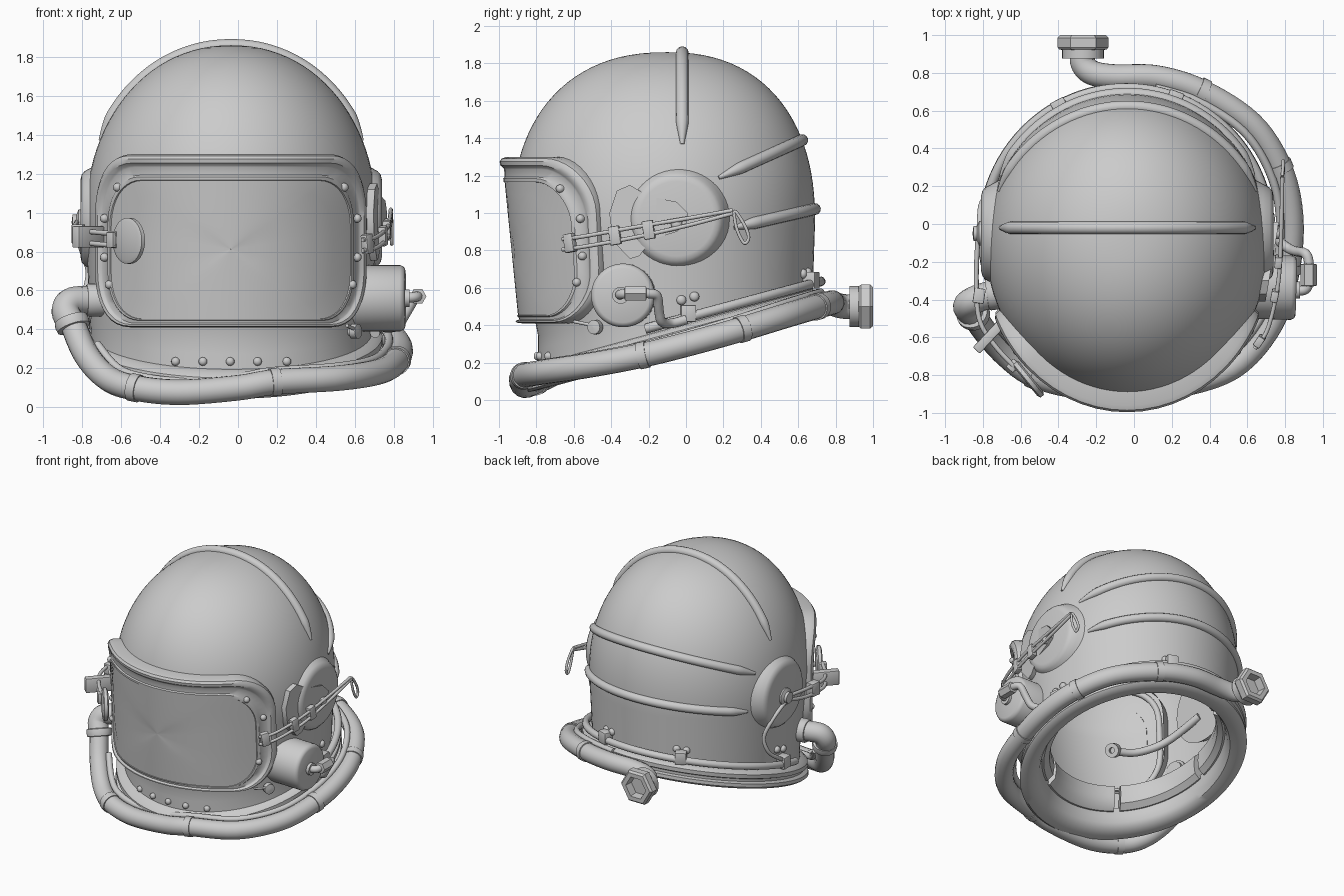
import bpy, bmesh
from math import sin, cos, pi, radians, copysign
from mathutils import Vector as V
from mathutils.bvhtree import BVHTree

if "Cube" in bpy.data.objects:
    bpy.data.objects.remove(bpy.data.objects["Cube"])

def finish(name, bm):
    bmesh.ops.recalc_face_normals(bm, faces=bm.faces)
    me = bpy.data.meshes.new(name)
    bm.to_mesh(me); bm.free()
    o = bpy.data.objects.new(name, me)
    bpy.context.collection.objects.link(o)
    return o

def loft(name, rings, cyc=True, cap0=False, cap1=False, wrap=False):
    bm = bmesh.new()
    vs = [[bm.verts.new(p) for p in r] for r in rings]
    n = len(rings[0])
    for a, b in list(zip(vs, vs[1:])) + ([(vs[-1], vs[0])] if wrap else []):
        for i in range(n if cyc else n - 1):
            j = (i + 1) % n
            bm.faces.new((a[i], a[j], b[j], b[i]))
    if cap0: bm.faces.new(vs[0])
    if cap1: bm.faces.new(vs[-1])
    bmesh.ops.remove_doubles(bm, verts=bm.verts, dist=1e-5)
    return finish(name, bm)

def lathe(name, prof, loc, axis, n=32):
    """Turned part: (radius, height) pairs along an axis."""
    q = V(axis).to_track_quat('Z', 'Y')
    rings = [[V(loc) + q @ V((max(r, .0005) * cos(2*pi*i/n), max(r, .0005) * sin(2*pi*i/n), h))
              for i in range(n)] for r, h in prof]
    return loft(name, rings, True, True, True)

def tube(name, pts, r, radii=None, cyclic=False, sub=6, sides=4):
    radii = radii or [1] * len(pts)
    P = [V((*p, k)) for p, k in zip(pts, radii)]
    out, n = [], len(P)
    for i in range(n if cyclic else n - 1):
        g = (lambda k: P[k % n]) if cyclic else (lambda k: P[min(max(k, 0), n - 1)])
        a, b, c, d = g(i - 1), g(i), g(i + 1), g(i + 2)
        for s in range(sub):
            t = s / sub
            out.append(.5 * (2*b + (c-a)*t + (2*a-5*b+4*c-d)*t*t + (3*b-a-3*c+d)*t**3))
    if not cyclic: out.append(P[-1])
    cu = bpy.data.curves.new(name, 'CURVE')
    cu.dimensions, cu.bevel_depth, cu.bevel_resolution, cu.use_fill_caps = '3D', r, sides, True
    sp = cu.splines.new('POLY')
    sp.points.add(len(out) - 1)
    for q, p in zip(sp.points, out):
        q.co, q.radius = (p[0], p[1], p[2], 1), p[3]
    sp.use_cyclic_u = cyclic
    o = bpy.data.objects.new(name, cu)
    bpy.context.collection.objects.link(o)
    return o

def box(name, loc, size, yaw=0, pitch=0):
    bm = bmesh.new()
    bmesh.ops.create_cube(bm, size=1)
    bmesh.ops.scale(bm, vec=size, verts=bm.verts)
    o = finish(name, bm)
    o.location, o.rotation_euler = loc, (pitch, 0, yaw)
    m = o.modifiers.new('bevel', 'BEVEL'); m.width, m.segments = .006, 2
    return o

def bolt(name, loc, axis, r=.022):
    lathe(name, [(r, -.03), (r, .008), (r*.8, .018), (r*.4, .023), (0, .024)], loc, axis, 16)

# Shell: dome over an egg-shaped plan, open at a slanted neck
def shell_pt(t, z):
    u = max(0, (z - .95) / .91)
    f = lambda p: max(0, 1 - u**p) ** (1/p)
    d = min(1, max(0, (.95 - z) / .6))
    b = (.79 - .02*d) if sin(t) > 0 else (.83 - .14*d)
    return V((-.035 + (.75 - .03*d) * f(2.1) * cos(t), -.1 + b * f(2.3) * sin(t), z))

T = [2*pi*i/96 for i in range(96)]
rings = [[shell_pt(t, .95 + (.37 + .27*(-.1 + .76*sin(t)) - .95) * (1 - k/12)) for t in T] for k in range(12)]
rings += [[shell_pt(t, .95 + .91*sin(pi/2*k/26)) for t in T] for k in range(27)]
shell = loft('helmet_shell', rings)
bm = bmesh.new(); bm.from_mesh(shell.data)
tree = BVHTree.FromBMesh(bm); bm.free()
m = shell.modifiers.new('thickness', 'SOLIDIFY'); m.thickness, m.offset = .035, -1

# Raised ribs (and inner straps) where planes cut the shell
def rib(name, o, u, v, a0, a1, r, lift=0, n=40):
    pts = []
    for i in range(n + 1):
        a = radians(a0 + (a1 - a0) * i / n)
        d = (V(u) * cos(a) + V(v) * sin(a)).normalized()
        hit = tree.ray_cast(V(o), d)[0]
        if hit: pts.append(hit + d * lift)
    k = len(pts)
    tube(name, pts, r, [min(1, .3 + .25*min(i, k-1-i)) for i in range(k)], sub=2)

rib('crown_rib', (-.035, -.02, 1.15), (1, 0, 0), (0, 0, 1), 18, 162, .034)
rib('upper_back_rib', (-.035, -.1, 1.065), (1, 0, 0), (0, 1, .45), 22, 158, .032)
rib('lower_back_rib', (-.035, -.1, .84), (1, 0, 0), (0, 1, .23), 28, 152, .032)
rib('inner_crown_strap', (-.035, 0, 1), (1, 0, 0), (0, 0, 1), 0, 180, .03, -.05)
rib('inner_back_strap', (-.035, -.1, .9), (1, 0, 0), (0, 1, .2), 10, 170, .025, -.05)

# Visor: rounded rectangle wrapped round the front
def visor_pt(s, z, off):
    p = s / .8
    return V((-.037 + (.76 + off) * sin(p), -.1 - (.785 + .1*(z - .44) + off) * cos(p), z))

def rrect(w, h, r):
    c = []
    for sx, sy, a in ((1, 1, 0), (-1, 1, 90), (-1, -1, 180), (1, -1, 270)):
        c += [(sx*(w-r) + r*cos(radians(a+9*i)), sy*(h-r) + r*sin(radians(a+9*i))) for i in range(11)]
    out = []
    for i, p in enumerate(c):
        q = c[(i+1) % len(c)]
        n = 14 if i % 11 == 10 else 1
        out += [(p[0] + (q[0]-p[0])*k/n, p[1] + (q[1]-p[1])*k/n) for k in range(n)]
    return out

def visor_ring(d, off, k=1):
    return [visor_pt(s*k, .855 - .28*d + z*k, off) for s, z in rrect(.9 - d, .445 - .55*d, .3 - .4*d)]

loft('visor_frame', [visor_ring(*q) for q in ((0, -.13), (0, -.01), (.01, .016), (.03, .028), (.055, .026),
     (.07, .012), (.08, .008), (.13, .01), (.14, .018), (.16, .018), (.165, .006), (.165, -.06))])
loft('visor_glass', [visor_ring(.155, .012, k) for k in (1, .8, .6, .4, .2, .001)])
tube('visor_inner_rim', visor_ring(.05, -.1)[::2], .022, cyclic=True, sub=2)
for sg in (1, -1):
    for s, z in ((.68, 1.13), (.795, .97), (.795, .77), (.75, .63)):
        bolt('visor_bolt', visor_pt(sg*s, z, .012), (sin(sg*s/.8), -cos(s/.8), 0))

# Slanted neck ring, rail and inner padding
def neck_pt(t, off, h):
    y = -.055 + (.785 + off) * sin(t)
    return V((-.04 + (.77 + off) * cos(t), y, .40 + .27*y + h))

def sweep(name, prof, a0, a1, n, full=False):
    rs = [[neck_pt(radians(a0 + (a1-a0)*i/n), *q) for q in prof] for i in range(n if full else n + 1)]
    return loft(name, rs, True, not full, not full, full)

sweep('neck_ring', [(-.14, .01), (-.06, .01), (-.01, 0), (.012, -.02), (.012, -.05), (-.015, -.06), (-.015, -.08),
      (.015, -.09), (.018, -.115), (0, -.13), (-.05, -.135), (-.1, -.12), (-.12, -.09), (-.13, -.05)], 0, 360, 96, True)
tube('neck_rail', [neck_pt(radians(a), -.01, .04) for a in range(-12, 193, 6)], .026, sub=2)
for a in range(0, 360, 60):
    sweep('neck_pad', [(-.09, 0), (-.15, -.02), (-.19, .01), (-.2, .08), (-.19, .15), (-.15, .18), (-.1, .17)],
          a + 2, a + 58, 14)
tube('mic_boom', [(-.68, -.1, .88), (-.6, -.36, .76), (-.45, -.5, .68), (-.3, -.56, .66)], .028)
lathe('mic_tip', [(.02, -.03), (.05, -.03), (.05, .03), (.02, .03), (.02, 0), (0, 0)], (-.28, -.56, .66), (1, .5, -.6))

# Air hose with elbow, bands and end nut
hose = [(-.85, -.48, .43), (-.78, -.58, .27), (-.67, -.70, .15), (-.53, -.80, .10), (-.3, -.86, .077), (0, -.88, .10),
        (.19, -.865, .13), (.52, -.76, .15), (.73, -.52, .185), (.815, -.23, .24), (.83, .05, .31), (.77, .3, .38),
        (.62, .53, .45), (.36, .70, .50), (.12, .775, .52), (-.1, .78, .52), (-.22, .80, .51), (-.27, .85, .5), (-.27, .91, .5)]
tube('air_hose', hose, .066, sides=6)
tube('hose_cable', [(x*.93, y*.93, z + .055) for x, y, z in hose[1:15]], .022)
for i in (3, 6, 9, 11, 13):
    lathe('hose_band', [(.06, -.024), (.072, -.024), (.072, .024), (.06, .024)], hose[i], V(hose[i+1]) - V(hose[i-1]))
tube('hose_elbow', [(-.66, -.36, .545), (-.78, -.38, .55), (-.86, -.41, .54), (-.885, -.44, .49), (-.85, -.48, .42)], .073, sides=6)
lathe('elbow_base', [(.085, 0), (.085, .09), (.078, .1), (.06, .1)], (-.68, -.36, .55), (-1, -.15, 0))
lathe('elbow_collar', [(.07, -.03), (.086, -.025), (.09, 0), (.086, .025), (.07, .03)], (-.852, -.475, .43), (.3, -.3, -.9))
lathe('hose_end_collar', [(.06, 0), (.11, 0), (.11, .05), (.06, .05)], (-.27, .875, .5), (0, 1, 0))
lathe('hose_end_nut', [(.1, 0), (.125, .004), (.135, .015), (.135, .065), (.12, .08), (.085, .08), (.078, .02), (0, .02)],
      (-.27, .92, .5), (0, 1, 0), 6)

# Side hubs
for sg in (1, -1):
    lathe('side_hub', [(.30, -.12), (.262, -.05), (.243, -.015), (.225, 0), (.2, .006), (0, .006)],
          (-.035 + sg*.768, -.05, .97), (sg, 0, 0), 48)

# Right hub plate, twin latch rods and pull loop
plate = [(-.37, 1.12), (-.3, 1.15), (-.2, 1.09), (-.05, 1.06), (.01, 1.0), (0, .94), (-.05, .9), (-.18, .86),
         (-.25, .77), (-.3, .755), (-.39, .85), (-.41, 1.0)]
loft('hub_plate', [[(.748 + dx + .17*min(0, y), y, z) for y, z in plate] for dx in (-.02, .018)], True, True, True)
for dz in (0, -.055):
    tube('latch_rod', [(.64, -.66, .86 + dz), (.71, -.55, .875 + dz), (.765, -.3, .92 + dz), (.78, 0, .97 + dz*.7),
         (.785, .25, 1.015 + dz*.3)], .011)
tube('pull_loop', [(.785, .26, 1.01), (.79, .27, .92), (.79, .31, .84), (.79, .335, .87), (.79, .31, .94)], .009, cyclic=True)
for x, y, z, a in ((.665, -.62, .84, -.6), (.745, -.38, .88, -.2), (.765, -.2, .91, -.1)):
    box('rod_bracket', (x, y, z), (.04, .06, .1), a, .16)
bolt('plate_bolt', (.76, -.05, .94), (1, 0, 0), .03)

# Left latch, paddle disc, knob and cable
lathe('latch_paddle', [(.1, -.02), (.118, -.01), (.118, .012), (.1, .02), (0, .02)], (-.56, -.82, .855), (-.77, -.63, 0))
for dz in (.03, -.03):
    tube('left_latch_rod', [(-.62, -.77, .86 + dz), (-.74, -.64, .87 + dz), (-.82, -.5, .88 + dz), (-.835, -.28, .9 + dz),
         (-.825, -.05, .94 + dz*.5)], .013)
box('left_latch', (-.77, -.6, .875), (.05, .19, .11), -.75)
box('paddle_hinge', (-.64, -.75, .86), (.05, .06, .08), -.75)
box('left_rod_bracket', (-.82, -.38, .89), (.06, .08, .1), -.15)
lathe('hub_knob', [(.065, 0), (.065, .02), (.04, .03), (.04, .05), (0, .055)], (-.80, -.05, .95), (-1, 0, 0))
tube('left_cable', [(-.82, -.05, .92), (-.81, .1, .83), (-.77, .15, .7), (-.79, .12, .58), (-.81, .02, .5), (-.78, -.12, .42)], .014)

# Right canister with hex fitting, pipe and small valve
lathe('canister', [(.17, 0), (.17, .25), (.16, .268), (.145, .275), (0, .275)], (.585, -.33, .56), (1, -.03, 0), 48)
lathe('canister_boss', [(.045, 0), (.045, .03), (0, .03)], (.85, -.35, .56), (1, 0, 0), 24)
tube('canister_pipe', [(.84, -.35, .56), (.9, -.35, .565), (.925, -.31, .57), (.925, -.2, .57), (.905, -.155, .555), (.86, -.145, .48),
     (.82, -.13, .42), (.76, -.08, .41), (.74, 0, .43)], .026)
lathe('pipe_nut', [(.025, 0), (.043, .004), (.043, .116), (.025, .12)], (.925, -.33, .57), (0, 1, 0), 6)
lathe('valve', [(.045, -.03), (.045, .02), (.025, .025), (.025, .05), (.038, .055), (.038, .09), (0, .095)],
      (.54, -.45, .39), (.8, -.45, 0), 20)
tube('valve_lever', [(.6, -.5, .4), (.56, -.6, .42)], .009)

# Rail clamps with screws, and front bolts
for t, in ((radians(5),), (radians(70),), (radians(118),), (radians(180),)):
    p = neck_pt(t, -.015, .06)
    box('rail_clamp', p, (.07, .08, .09), t)
    for dt in (-.06, .06):
        c = neck_pt(t + dt, -.2, .145)
        d = V((cos(t), sin(t), 0))
        hit = tree.ray_cast(c, d)[0]
        if hit: bolt('clamp_screw', hit, d, .026)
for x in (-.32, -.18, -.04, .1, .25):
    hit = tree.ray_cast(V((x, -2, .235)), V((0, 1, 0)))[0]
    if hit: bolt('front_bolt', hit, (x*.8, -1, 0))

# Turn tubes into meshes and smooth everything
for o in bpy.context.collection.objects:
    o.select_set(True)
bpy.context.view_layer.objects.active = shell
bpy.ops.object.convert(target='MESH')
bpy.ops.object.shade_smooth_by_angle(angle=radians(38))
